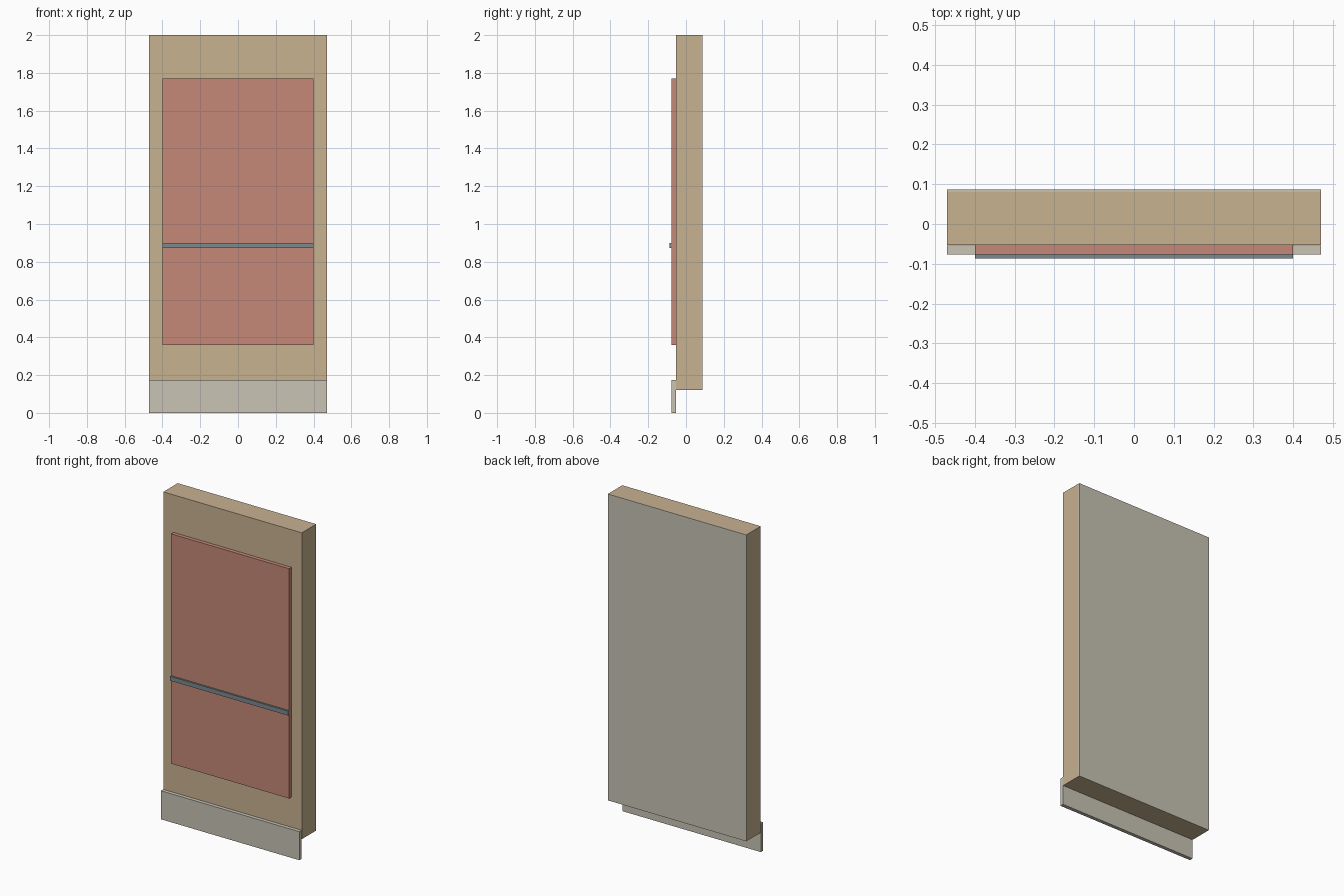
import bpy

if "Cube" in bpy.data.objects:
    bpy.data.objects.remove(bpy.data.objects["Cube"])


def material(name, rgb):
    m = bpy.data.materials.new(name)
    m.diffuse_color = (*rgb, 1.0)
    m.use_nodes = True
    m.node_tree.nodes["Principled BSDF"].inputs["Base Color"].default_value = m.diffuse_color
    return m


tan = material("tan wood", (0.578, 0.445, 0.283))
red = material("terracotta", (0.565, 0.250, 0.188))
stone = material("pale stone", (0.578, 0.546, 0.462))
steel = material("blue grey", (0.195, 0.254, 0.275))


def box(name, half_width, y0, y1, z0, z1, mat):
    """Box symmetric about x = 0, spanning y0..y1 and z0..z1."""
    bpy.ops.mesh.primitive_cube_add(size=1)
    ob = bpy.context.object
    ob.name = name
    ob.scale = (2 * half_width, y1 - y0, z1 - z0)
    ob.location = (0, (y0 + y1) / 2, (z0 + z1) / 2)
    bpy.ops.object.transform_apply(location=True, rotation=False, scale=True)
    ob.data.materials.append(mat)
    return ob


# Main slab and the thin skin covering its back
box("wall_body", 0.47, -0.053, 0.081, 0.12, 2.0, tan)
box("back_skin", 0.47, 0.081, 0.087, 0.12, 2.0, stone)

# Raised front panel with a horizontal rail across it
box("front_panel", 0.40, -0.0765, -0.053, 0.36, 1.77, red)
box("cross_rail", 0.40, -0.087, -0.0765, 0.873, 0.90, steel)

# Skirting board hanging below the slab
box("skirting_board", 0.47, -0.0765, -0.054, 0.0, 0.175, stone)
